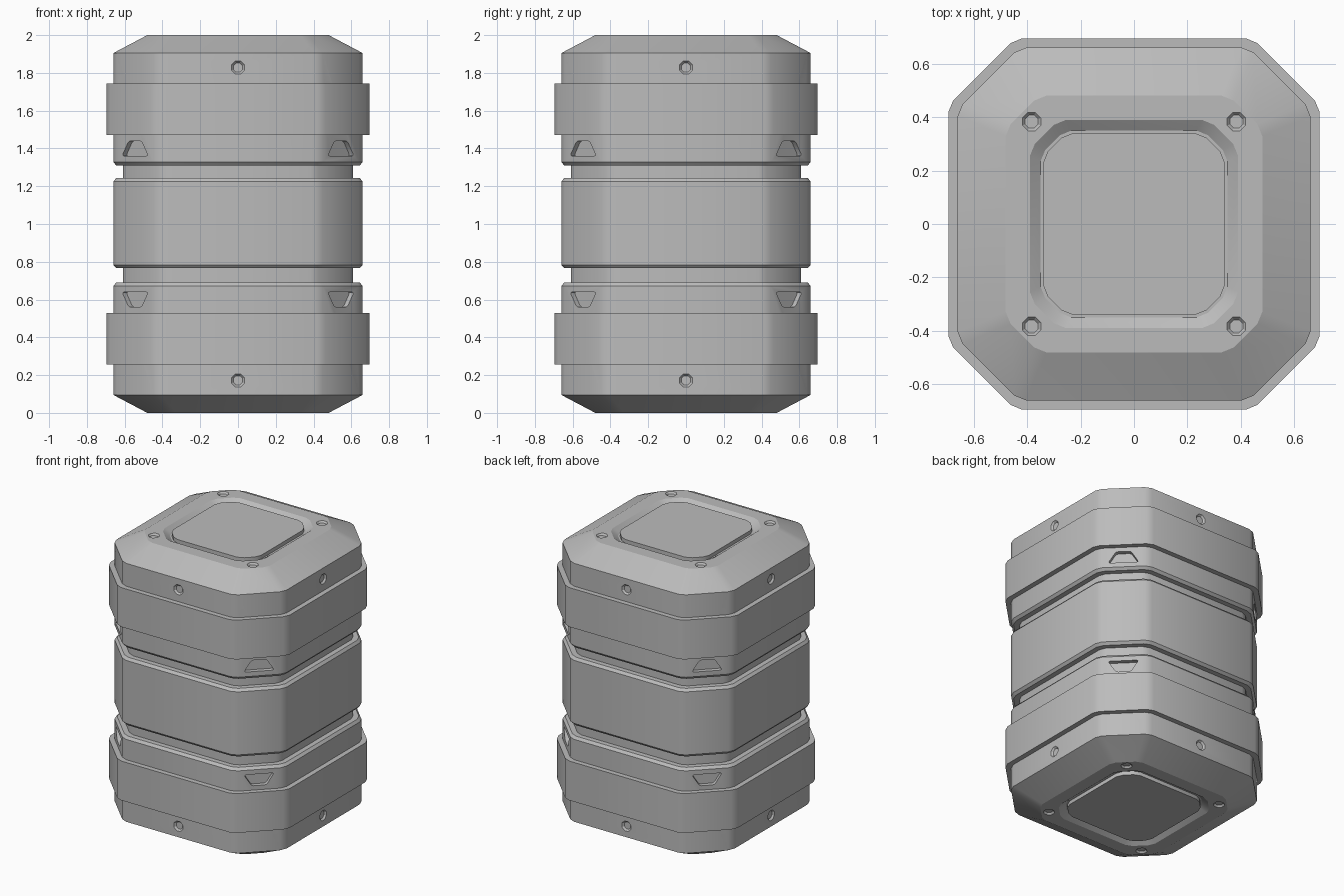
import bpy, bmesh, math
from mathutils import Matrix, Vector

if "Cube" in bpy.data.objects:
    bpy.data.objects.remove(bpy.data.objects["Cube"], do_unlink=True)

GREY = (0.5, 0.5, 0.5, 1)
grey = bpy.data.materials.new("plain_grey")
grey.use_nodes = True
grey.diffuse_color = GREY
grey.node_tree.nodes["Principled BSDF"].inputs["Base Color"].default_value = GREY

BODY, CUT = 0.66, 1.09      # half width, and x + y along the cut corners
ROOT2 = math.sqrt(2)


def outline(half, cut=None, soft=0.026):
    """Square with cut corners, each corner softened by one small facet."""
    if cut is None:
        cut = CUT + (half - BODY) * ROOT2
    c, k = cut - half, soft / ROOT2
    quarter = [(half, c - soft), (half - k, c + k), (c + k, half - k), (c - soft, half)]
    return [Matrix.Rotation(math.pi / 2 * q, 2) @ Vector(p) for q in range(4) for p in quarter]


def make_object(name, bm):
    bmesh.ops.recalc_face_normals(bm, faces=bm.faces)
    mesh = bpy.data.meshes.new(name)
    bm.to_mesh(mesh)
    bm.free()
    mesh.materials.append(grey)
    obj = bpy.data.objects.new(name, mesh)
    bpy.context.collection.objects.link(obj)
    return obj


def loft(name, rings, top=False):
    """Stack outlines (half, z[, cut]); top=True flips the part to the upper end."""
    bm = bmesh.new()
    loops = []
    for half, z, *cut in rings:
        zz = 2 - z if top else z
        loops.append([bm.verts.new((p.x, p.y, zz)) for p in outline(half, *cut)])
    for a, b in zip(loops, loops[1:]):
        for i in range(len(a)):
            j = (i + 1) % len(a)
            bm.faces.new((a[i], a[j], b[j], b[i]))
    bm.faces.new(loops[0])
    bm.faces.new(loops[-1])
    return make_object(name, bm)


def bolt_hole(bm, matrix):
    """Octagonal countersink opening along local +z."""
    spin = Matrix.Rotation(math.pi / 8, 4, 'Z')
    bmesh.ops.create_cone(bm, cap_ends=True, segments=8, radius1=0.026, radius2=0.048,
                          depth=0.024, matrix=matrix @ spin)


def vent(bm, matrix):
    """Rounded trapezoid pocket, wide at the bottom, facing local -y."""
    verts = bmesh.ops.create_cube(bm, size=1)["verts"]
    for v in verts:
        width = 0.095 if v.co.z > 0 else 0.195
        v.co = (v.co.x * width, v.co.y * 0.06, v.co.z * 0.08)
    edges = {e for v in verts for e in v.link_edges
             if abs(e.verts[0].co.y - e.verts[1].co.y) > 0.05}
    bevelled = bmesh.ops.bevel(bm, geom=list(edges), offset=0.013, segments=2,
                               profile=0.5, affect='EDGES')
    moved = {v for v in verts if v.is_valid} | set(bevelled["verts"])
    bmesh.ops.transform(bm, matrix=matrix, verts=list(moved))


def carve(obj, top):
    """Cut the bolt holes and corner vents out of an end shell."""
    bm = bmesh.new()
    for q in range(4):
        turn = Matrix.Rotation(math.pi / 2 * q, 4, 'Z')
        diag = Matrix.Rotation(math.pi / 2 * q + math.pi / 4, 4, 'Z')
        vent(bm, diag @ Matrix.Translation((0, -CUT / ROOT2, 0.6))
             @ Matrix.Rotation(math.pi, 4, 'Y'))
        bolt_hole(bm, turn @ Matrix.Translation((0, -BODY, 0.172))
                  @ Matrix.Rotation(math.pi / 2, 4, 'X'))
        bolt_hole(bm, turn @ Matrix.Translation((0.383, 0.383, 0))
                  @ Matrix.Rotation(math.pi, 4, 'X'))
    if top:
        flip = Matrix.Translation((0, 0, 2)) @ Matrix.Scale(-1, 4, (0, 0, 1))
        bmesh.ops.transform(bm, matrix=flip, verts=bm.verts)
    cutter = make_object("shell_cutter", bm)
    cutter.hide_render = True
    mod = obj.modifiers.new("pockets", 'BOOLEAN')
    mod.operation, mod.solver, mod.object = 'DIFFERENCE', 'EXACT', cutter
    graph = bpy.context.evaluated_depsgraph_get()
    carved = bpy.data.meshes.new_from_object(obj.evaluated_get(graph))
    obj.modifiers.clear()
    obj.data = carved
    bpy.data.objects.remove(cutter, do_unlink=True)


parts = []
for end, top in (("lower", False), ("upper", True)):
    # End shell with recessed cap and sloped rim
    shell = loft(end + "_shell", [
        (0.35, 0.03, 0.61), (0.39, 0, 0.67), (0.48, 0), (BODY, 0.095),
        (BODY, 0.672), (0.645, 0.69), (0.58, 0.69)], top)
    carve(shell, top)
    # Raised panel inside the cap recess
    panel = loft(end + "_cap_panel", [(0.34, 0.04, 0.595), (0.34, 0.004, 0.595)], top)
    # Reinforcing band around the shell
    band = loft(end + "_band", [(0.62, 0.255), (0.695, 0.255), (0.695, 0.53), (0.62, 0.53)], top)
    parts += [shell, panel, band]

# Middle drum and the narrower core seen in the grooves
parts.append(loft("middle_drum", [
    (0.58, 0.766), (0.645, 0.766), (BODY, 0.784),
    (BODY, 1.225), (0.645, 1.243), (0.58, 1.243)]))
parts.append(loft("inner_core", [(0.61, 0.67), (0.61, 1.33)]))

# Smooth the softened corners, keep real edges sharp
bpy.ops.object.select_all(action='DESELECT')
for obj in parts:
    obj.select_set(True)
bpy.context.view_layer.objects.active = parts[0]
bpy.ops.object.shade_smooth_by_angle(angle=math.radians(25))
